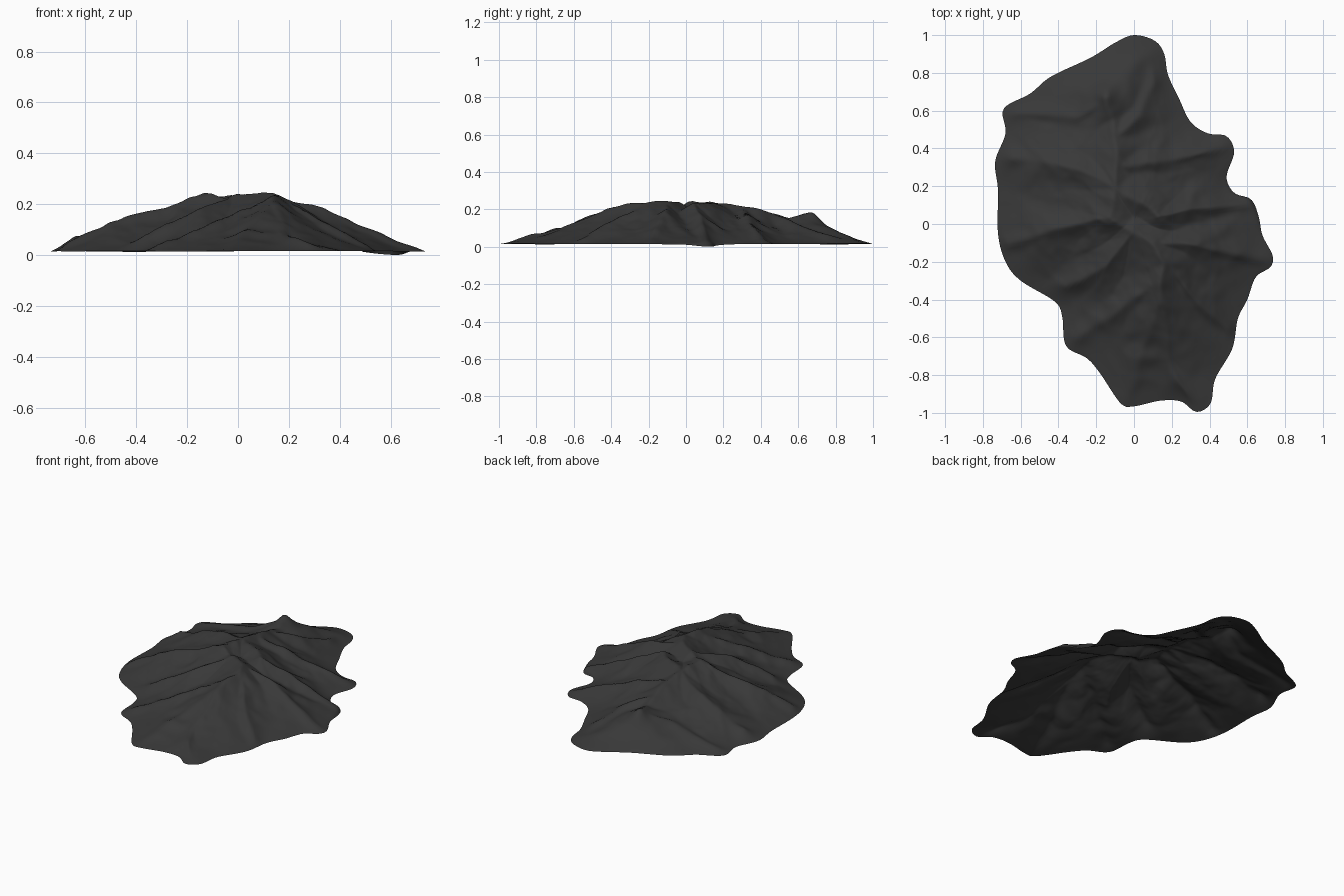
import bpy, bmesh, math
from mathutils import Vector, noise
from mathutils.kdtree import KDTree
from mathutils.geometry import intersect_point_line

if "Cube" in bpy.data.objects:
    bpy.data.objects.remove(bpy.data.objects["Cube"])

SEGMENTS, RINGS = 240, 64
EDGE_Z = 0.015

# Coastline, clockwise from the north tip
COAST = [(0, 1), (.11, .97), (.16, .90), (.18, .79), (.24, .66), (.30, .54), (.39, .48),
         (.49, .465), (.53, .38), (.49, .25), (.53, .165), (.62, .13), (.66, .04),
         (.68, -.06), (.735, -.17), (.72, -.23), (.645, -.28), (.60, -.40), (.55, -.50),
         (.52, -.66), (.43, -.82), (.405, -.95), (.33, -.995), (.25, -.94), (.14, -.935),
         (0, -.965), (-.07, -.95), (-.18, -.79), (-.25, -.71), (-.36, -.645),
         (-.38, -.49), (-.42, -.41), (-.60, -.30), (-.68, -.20), (-.72, -.05),
         (-.72, .18), (-.735, .33), (-.68, .48), (-.69, .61), (-.55, .69), (-.44, .78),
         (-.23, .88), (-.10, .96)]

# Crest lines as (x, y, height): the main spine, then spurs running to the coast
SPINE = [(-.14, .72, .13), (-.14, .66, .19), (-.14, .62, .18), (-.11, .55, .155),
         (-.09, .36, .21), (-.09, .20, .23), (-.12, .05, .248), (-.06, -.01, .222),
         (-.01, -.05, .24), (.09, -.11, .242), (.16, -.22, .235), (.14, -.32, .23),
         (.14, -.43, .205), (.17, -.60, .125)]
SPURS = [
    [(.17, -.60, .125), (.18, -.72, .085), (.22, -.82, .07), (.33, -.95, .025)],
    [(.14, -.43, .20), (.05, -.65, .11), (-.03, -.92, .03)],
    [(.09, -.11, .23), (.33, -.12, .187), (.46, -.14, .125), (.70, -.19, .03)],
    [(.16, -.22, .23), (.32, -.38, .14), (.50, -.55, .05)],
    [(-.09, .20, .23), (.03, .12, .235), (.12, .04, .235), (.30, .08, .165), (.60, .10, .04)],
    [(-.09, .30, .21), (.10, .32, .17), (.30, .36, .11), (.50, .41, .03)],
    [(-.10, .45, .18), (.03, .58, .13), (.10, .75, .07), (.06, .95, .02)],
    [(-.12, .05, .24), (-.30, .00, .18), (-.45, -.04, .155), (-.66, -.10, .06)],
    [(-.09, .20, .23), (-.32, .27, .175), (-.47, .32, .135), (-.56, .34, .088),
     (-.64, .35, .08), (-.72, .35, .02)],
    [(-.14, .65, .17), (-.30, .58, .11), (-.62, .58, .04)],
    [(-.02, -.04, .23), (-.14, -.22, .18), (-.35, -.33, .085)],
    [(.14, -.32, .22), (-.06, -.44, .14), (-.30, -.60, .05)],
]


def catmull(pts, steps):
    """Closed smooth curve through the points."""
    out, n = [], len(pts)
    for i in range(n):
        a, b, c, d = (Vector(pts[(i + k) % n]) for k in (-1, 0, 1, 2))
        for s in range(steps):
            t = s / steps
            out.append(0.5 * (2 * b + (c - a) * t + (2 * a - 5 * b + 4 * c - d) * t * t
                              + (3 * b - a - 3 * c + d) * t ** 3))
    return out


def resample(loop, count):
    """Equally spaced points along a closed loop."""
    n = len(loop)
    total = sum((loop[(i + 1) % n] - loop[i]).length for i in range(n))
    out, run, k = [], 0.0, 0
    for i in range(n):
        a, b = loop[i], loop[(i + 1) % n]
        length = (b - a).length
        while k < count and k * total / count < run + length:
            out.append(a.lerp(b, (k * total / count - run) / length))
            k += 1
        run += length
    return out


fine_coast = catmull(COAST, 12)
coast = resample(fine_coast, SEGMENTS)
tree = KDTree(len(fine_coast))
for i, p in enumerate(fine_coast):
    tree.insert((p.x, p.y, 0), i)
tree.balance()

segments = [(Vector(a), Vector(b)) for line in [SPINE] + SPURS for a, b in zip(line, line[1:])]


def height(x, y):
    """Straight slopes from the crest lines down to the coast, creased into gullies."""
    edge = tree.find((x, y, 0))[2]
    # Warp the lookup so that crests meander
    p = Vector((x, y))
    wob = noise.noise_vector(Vector((x * 5, y * 5, 3)))
    p += Vector((wob.x, wob.y)) * 0.025 * min(1, edge * 6)
    best = 0
    for a, b in segments:
        q, t = intersect_point_line(p, a.xy, b.xy)
        t = min(1, max(0, t))
        crest = a.lerp(b, t)
        d = (p - crest.xy).length
        d = math.sqrt(d * d + 0.008 ** 2) - 0.008
        best = max(best, EDGE_Z + (crest.z - EDGE_Z) * edge / (edge + 1.6 * d + 1e-6))
    fade = min(1, edge * 5)
    # Small sharp spurs on top of the large slopes
    ridged = 0.5 - 2 * abs(noise.noise(Vector((x * 7, y * 7, 1))))
    rough = noise.fractal(Vector((x * 12, y * 12, 1)), 1.0, 2.0, 3)
    return best + (0.008 * ridged + 0.005 * rough) * fade


# Island terrain: an open sheet of rings shrinking from the coast to the middle
bm = bmesh.new()
rings = []
for r in range(RINGS):
    f = 1 - r / RINGS
    ring = []
    for p in coast:
        if r == 0:
            # The shore dips to z = 0 at the eastern headland
            dip = 0.015 * math.exp(-((p - Vector((.62, .13))).length / .12) ** 2)
            z = EDGE_Z + 0.004 * noise.noise(Vector((p.x * 3, p.y * 3, 5))) - dip
        else:
            z = height(p.x * f, p.y * f)
        ring.append(bm.verts.new((p.x * f, p.y * f, max(0, z))))
    rings.append(ring)
centre = bm.verts.new((0, 0, height(0, 0)))
for outer, inner in zip(rings, rings[1:]):
    for i in range(SEGMENTS):
        j = (i + 1) % SEGMENTS
        bm.faces.new((outer[i], outer[j], inner[j], inner[i]))
for i in range(SEGMENTS):
    bm.faces.new((rings[-1][i], rings[-1][(i + 1) % SEGMENTS], centre))
# Soften the gully creases slightly, leaving the coast fixed
inside = [v for ring in rings[1:] for v in ring] + [centre]
bmesh.ops.smooth_vert(bm, verts=inside, factor=0.5, use_axis_z=True)
bm.normal_update()
if sum(f.normal.z for f in bm.faces) < 0:
    bmesh.ops.reverse_faces(bm, faces=bm.faces)

mesh = bpy.data.meshes.new("island_terrain")
bm.to_mesh(mesh)
bm.free()
island = bpy.data.objects.new("island_terrain", mesh)
bpy.context.collection.objects.link(island)
for poly in mesh.polygons:
    poly.use_smooth = True

rock = bpy.data.materials.new("dark_rock")
rock.diffuse_color = (0.04, 0.04, 0.04, 1)
rock.use_nodes = True
rock.node_tree.nodes["Principled BSDF"].inputs["Base Color"].default_value = rock.diffuse_color
mesh.materials.append(rock)
